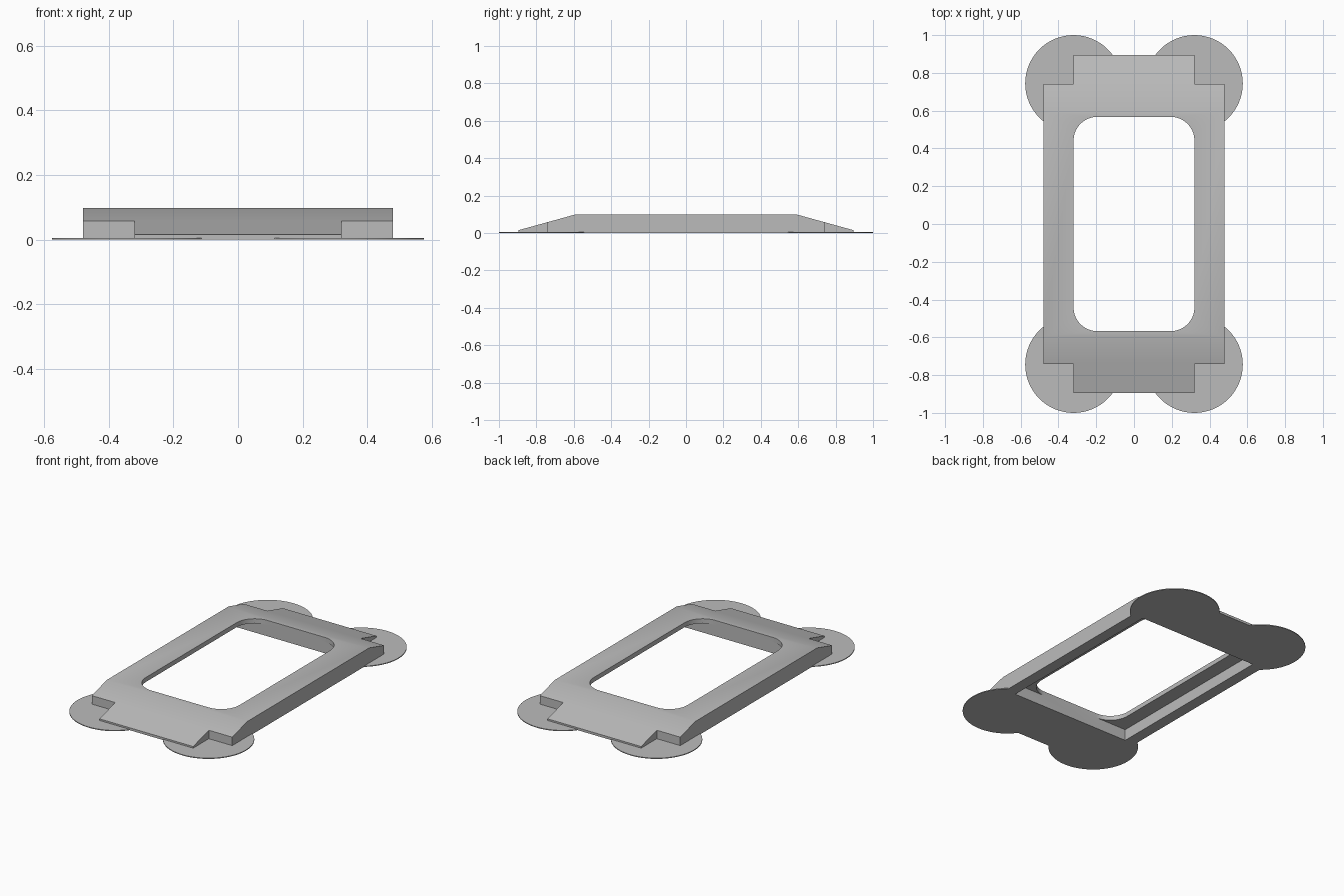
import bpy, bmesh, math
from mathutils import Vector

if "Cube" in bpy.data.objects:
    bpy.data.objects.remove(bpy.data.objects["Cube"], do_unlink=True)

grey = bpy.data.materials.new("plain grey")
grey.use_nodes = True
grey.diffuse_color = (0.5, 0.5, 0.5, 1)
grey.node_tree.nodes["Principled BSDF"].inputs["Base Color"].default_value = (0.5, 0.5, 0.5, 1)

HALF_W, NOTCH_X, NOTCH_Y, END_Y = 0.48, 0.32, 0.742, 0.895
OPEN_Y, RECESS_X, RECESS_Z = 0.567, 0.41, 0.07
PAD_R, PAD_H = 0.256, 0.005


def prism(name, outline, offset):
    """Solid made by extruding a closed 3D outline along an offset."""
    bm = bmesh.new()
    face = bm.faces.new([bm.verts.new(p) for p in outline])
    moved = bmesh.ops.extrude_face_region(bm, geom=[face])["geom"]
    verts = [v for v in moved if isinstance(v, bmesh.types.BMVert)]
    bmesh.ops.translate(bm, verts=verts, vec=Vector(offset))
    bmesh.ops.recalc_face_normals(bm, faces=bm.faces)
    mesh = bpy.data.meshes.new(name)
    bm.to_mesh(mesh)
    bm.free()
    mesh.materials.append(grey)
    obj = bpy.data.objects.new(name, mesh)
    bpy.context.collection.objects.link(obj)
    return obj


def box(name, x0, x1, y0, y1, z0, z1):
    return prism(name, [(x0, y0, z0), (x1, y0, z0), (x1, y1, z0), (x0, y1, z0)], (0, 0, z1 - z0))


def select(obj):
    bpy.ops.object.select_all(action="DESELECT")
    obj.select_set(True)
    bpy.context.view_layer.objects.active = obj


def cut(obj, cutter):
    mod = obj.modifiers.new("cut", "BOOLEAN")
    mod.operation, mod.solver, mod.object = "DIFFERENCE", "EXACT", cutter
    select(obj)
    bpy.ops.object.modifier_apply(modifier=mod.name)


def arc(cx, cy, radius, start, sweep, steps, z):
    angles = [math.radians(start + sweep * i / steps) for i in range(steps + 1)]
    return [(cx + radius * math.cos(a), cy + radius * math.sin(a), z) for a in angles]


# Frame body with sloping ends
profile = [(-END_Y, 0), (END_Y, 0), (END_Y, 0.015), (0.595, 0.098), (-0.595, 0.098), (-END_Y, 0.015)]
frame = prism("frame", [(-HALF_W, y, z) for y, z in profile], (2 * HALF_W, 0, 0))

# Rounded window, underside recess and corner notches
r = 0.125
outline = []
for i, (sx, sy) in enumerate([(1, 1), (-1, 1), (-1, -1), (1, -1)]):
    outline += arc(sx * (NOTCH_X - r), sy * (OPEN_Y - r), r, 90 * i, 90, 10, -0.1)
window = prism("window_cutter", outline, (0, 0, 0.4))
recess = box("recess_cutter", -RECESS_X, RECESS_X, -OPEN_Y, OPEN_Y, -0.1, RECESS_Z)
cutters = [window, recess]
corners = [(sx, sy) for sx in (-1, 1) for sy in (-1, 1)]
for sx, sy in corners:
    xs = sorted((sx * NOTCH_X, sx * 0.7))
    ys = sorted((sy * NOTCH_Y, sy * 1.2))
    cutters.append(box("notch_cutter", *xs, *ys, -0.1, 0.3))
for cutter in cutters:
    cut(frame, cutter)

# Thin round pads under the four corners, trimmed at the recess
parts = [frame]
for sx, sy in corners:
    name = ("front" if sy < 0 else "back") + ("_left" if sx > 0 else "_right") + "_pad"
    circle = arc(sx * NOTCH_X, sy * (1 - PAD_R), PAD_R, 0, 360, 64, 0)[:-1]
    pad = prism(name, circle, (0, 0, PAD_H))
    cut(pad, recess)
    parts.append(pad)

for cutter in cutters:
    bpy.data.objects.remove(cutter, do_unlink=True)
for part in parts:
    select(part)
    bpy.ops.object.shade_smooth_by_angle(angle=math.radians(25))
